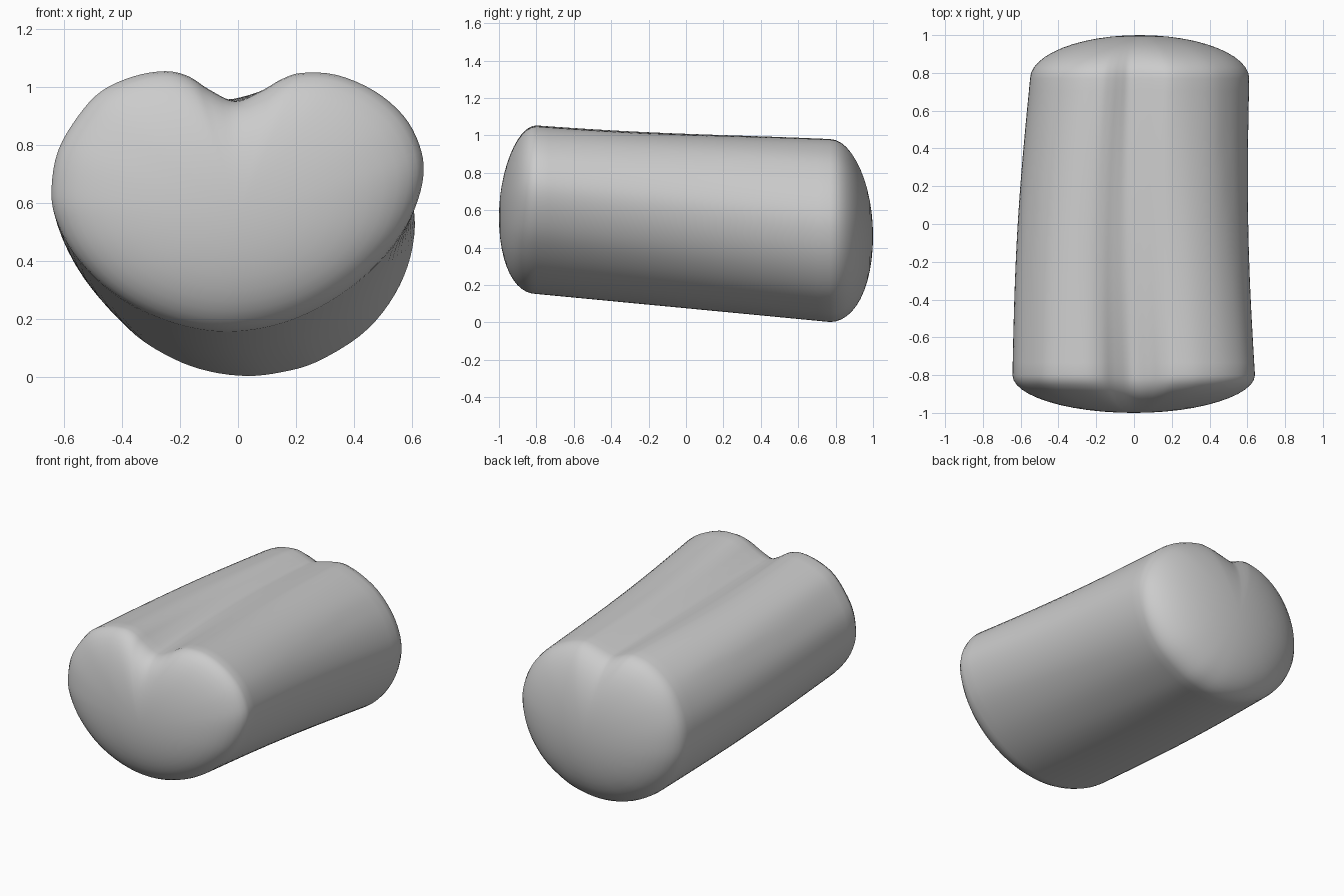
import bpy, bmesh, math
from mathutils import Vector

old = bpy.data.objects.get("Cube")
if old:
    bpy.data.objects.remove(old, do_unlink=True)

# Cross-sections (x, z), starting in the top groove and running round by +x
FRONT = [(-.01, .95), (.08, .985), (.15, 1.025), (.22, 1.047), (.34, 1.04), (.47, .985), (.57, .90),
         (.625, .80), (.64, .70), (.61, .58), (.54, .455), (.42, .33), (.28, .235), (.13, .175),
         (-.03, .152), (-.18, .17), (-.33, .225), (-.46, .31), (-.57, .43), (-.63, .55), (-.643, .65),
         (-.62, .78), (-.55, .90), (-.47, .985), (-.36, 1.035), (-.25, 1.053), (-.17, 1.035), (-.10, .99)]
REAR = [(-.02, .935), (.06, .955), (.13, .972), (.20, .975), (.31, .94), (.43, .87), (.53, .76),
        (.59, .64), (.61, .52), (.585, .38), (.52, .25), (.42, .14), (.27, .05), (.15, .015),
        (.03, .002), (-.10, .018), (-.22, .06), (-.35, .14), (-.46, .26), (-.53, .40), (-.55, .53),
        (-.535, .66), (-.48, .79), (-.40, .885), (-.29, .955), (-.18, .98), (-.12, .97), (-.07, .95)]
Y_FRONT, Y_REAR = -0.8, 0.77
SIDE_STEPS, DOME_STEPS = 24, 12


def smooth_loop(points, steps=4):
    """Closed Catmull-Rom curve through the points."""
    pts = [Vector(p) for p in points]
    n = len(pts)
    out = []
    for i in range(n):
        a, b, c, d = (pts[(i + k) % n] for k in (-1, 0, 1, 2))
        for s in range(steps):
            t = s / steps
            out.append(0.5 * (2 * b + (c - a) * t + (2 * a - 5 * b + 4 * c - d) * t ** 2
                              + (3 * b - a - 3 * c + d) * t ** 3))
    return out


front, rear = smooth_loop(FRONT), smooth_loop(REAR)


def side_ring(t):
    """Section between the ends, with a slight bow and a shallower groove midway."""
    bow = math.sin(math.pi * t)
    ring = []
    for a, b in zip(front, rear):
        p = a.lerp(b, t)
        if p.y > 0.5:
            p.y += (0.98 - p.y) * 0.35 * bow * math.exp(-(p.x / 0.3) ** 2) * (p.y > 0.85)
        ring.append((p.x - 0.02 * bow, Y_FRONT + (Y_REAR - Y_FRONT) * t, p.y))
    return ring


def dome_ring(section, centre, radii, y0, depth, angle):
    """Shrinking section of an end dome, the groove fading toward the tip."""
    c = Vector(centre)
    fade = 0.75 * math.sin(angle) ** 2
    ring = []
    for p in section:
        d = p - c
        th = math.atan2(d.y / radii[1], d.x / radii[0])
        q = Vector((radii[0] * math.cos(th), radii[1] * math.sin(th)))
        p2 = c + d.lerp(q, fade) * math.cos(angle)
        ring.append((p2.x, y0 + depth * math.sin(angle), p2.y))
    return ring


# Rings from the front tip to the rear tip
angles = [math.pi / 2 * k / DOME_STEPS for k in range(1, DOME_STEPS)]
c_front, c_rear = (0.0, 0.56), (0.03, 0.46)
rings = [dome_ring(front, c_front, (.64, .46), Y_FRONT, -0.2, a) for a in reversed(angles)]
rings += [side_ring(k / SIDE_STEPS) for k in range(SIDE_STEPS + 1)]
rings += [dome_ring(rear, c_rear, (.58, .50), Y_REAR, 0.23, a) for a in angles]

# Loft the rings and close both tips
bm = bmesh.new()
loops = [[bm.verts.new(co) for co in ring] for ring in rings]
n = len(front)
for r0, r1 in zip(loops, loops[1:]):
    for i in range(n):
        j = (i + 1) % n
        bm.faces.new((r0[i], r0[j], r1[j], r1[i]))
for loop, tip in ((loops[0], (c_front[0], -1.0, c_front[1])), (loops[-1], (c_rear[0], 1.0, c_rear[1]))):
    v = bm.verts.new(tip)
    for i in range(n):
        bm.faces.new((loop[i], loop[(i + 1) % n], v))
bmesh.ops.recalc_face_normals(bm, faces=bm.faces)
mesh = bpy.data.meshes.new("grooved_body")
bm.to_mesh(mesh)
bm.free()

# Plain grey surface
grey = bpy.data.materials.new("light grey")
grey.use_nodes = True
colour = (0.6, 0.6, 0.6, 1.0)
grey.diffuse_color = colour
grey.node_tree.nodes["Principled BSDF"].inputs["Base Color"].default_value = colour
mesh.materials.append(grey)

body = bpy.data.objects.new("grooved_body", mesh)
bpy.context.collection.objects.link(body)
bpy.ops.object.select_all(action='DESELECT')
body.select_set(True)
bpy.context.view_layer.objects.active = body
bpy.ops.object.shade_smooth()
